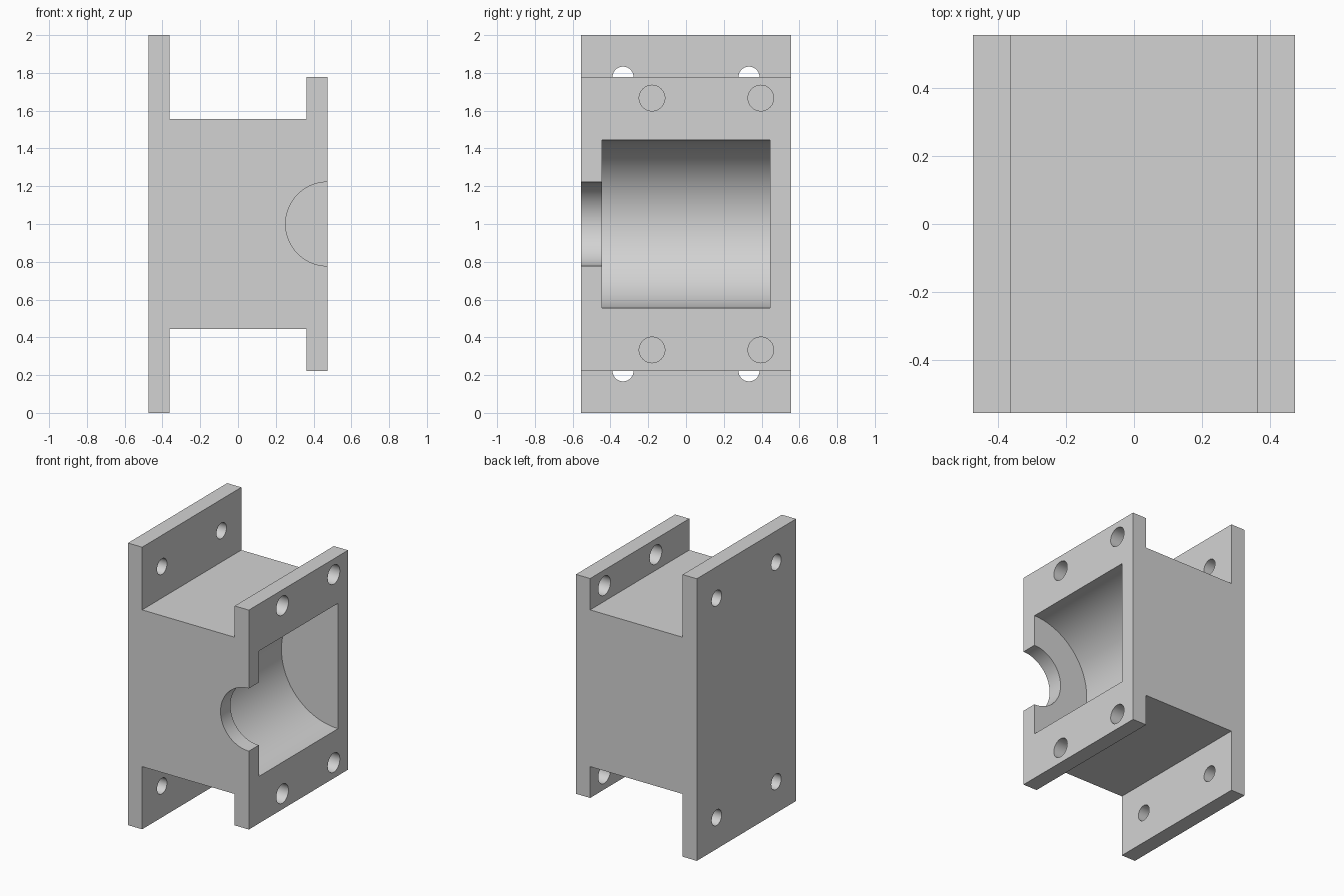
import bpy
import bmesh
from math import radians
from mathutils import Matrix, Vector

cube = bpy.data.objects.get("Cube")
if cube:
    bpy.data.objects.remove(cube, do_unlink=True)

U = 1 / 9            # plate thickness, the basic module
HALF_X = 0.474       # half of the overall width
HALF_Y = 5 * U       # half of the overall depth

grey = bpy.data.materials.new("light grey")
grey.use_nodes = True
COLOUR = (0.65, 0.65, 0.65, 1)
grey.diffuse_color = COLOUR
grey.node_tree.nodes["Principled BSDF"].inputs["Base Color"].default_value = COLOUR


def add_object(name, bm):
    bmesh.ops.recalc_face_normals(bm, faces=bm.faces)
    mesh = bpy.data.meshes.new(name)
    bm.to_mesh(mesh)
    bm.free()
    mesh.materials.append(grey)
    obj = bpy.data.objects.new(name, mesh)
    bpy.context.collection.objects.link(obj)
    return obj


def extrude_profile(name, points):
    """Extrude an x-z outline through the full depth."""
    bm = bmesh.new()
    face = bm.faces.new([bm.verts.new((x, -HALF_Y, z)) for x, z in points])
    grown = bmesh.ops.extrude_face_region(bm, geom=[face])["geom"]
    verts = [g for g in grown if isinstance(g, bmesh.types.BMVert)]
    bmesh.ops.translate(bm, verts=verts, vec=(0, 2 * HALF_Y, 0))
    return add_object(name, bm)


def cut_cylinder(target, name, start, end, radius, segments):
    """Cut a round bore running from start to end."""
    start, end = Vector(start), Vector(end)
    axis = end - start
    turn = axis.to_track_quat("Z", "Y").to_matrix().to_4x4()
    bm = bmesh.new()
    bmesh.ops.create_cone(bm, cap_ends=True, segments=segments,
                          radius1=radius, radius2=radius, depth=axis.length,
                          matrix=Matrix.Translation((start + end) / 2) @ turn)
    cutter = add_object(name, bm)
    cutter.hide_render = True
    mod = target.modifiers.new(name, "BOOLEAN")
    mod.operation = "DIFFERENCE"
    mod.solver = "EXACT"
    mod.object = cutter
    bpy.context.view_layer.objects.active = target
    bpy.ops.object.modifier_apply(modifier=mod.name)
    bpy.data.objects.remove(cutter, do_unlink=True)


# Body with a tall mounting plate on the right and a shorter flange on the left
inner = HALF_X - U
upper = [(-HALF_X, 9 * U), (-inner, 9 * U), (-inner, 5 * U),
         (inner, 5 * U), (inner, 7 * U), (HALF_X, 7 * U)]
outline = [(x, 1 + z) for x, z in upper]
outline += [(x, 1 - z) for x, z in reversed(upper)]
housing = extrude_profile("bearing_housing", outline)

# Half-round cavity and the shaft opening through the front wall
cut_cylinder(housing, "cavity", (HALF_X, -4 * U, 1), (HALF_X, 4 * U, 1), 4 * U, 128)
cut_cylinder(housing, "shaft_opening", (HALF_X, -6 * U, 1), (HALF_X, -3 * U, 1), 2 * U, 96)

# Bolt holes, mirrored above and below the centre
for side in (-1, 1):
    for y in (-0.18, 0.396):
        z = 1 + side * 6 * U
        cut_cylinder(housing, "flange_hole", (inner - 0.05, y, z),
                     (HALF_X + 0.05, y, z), 0.068, 48)
    for y in (-3 * U, 3 * U):
        z = 1 + side * 7 * U
        cut_cylinder(housing, "plate_hole", (-HALF_X - 0.05, y, z),
                     (-inner + 0.05, y, z), U / 2, 48)

# Smooth bores, crisp edges
bpy.ops.object.select_all(action="DESELECT")
housing.select_set(True)
bpy.context.view_layer.objects.active = housing
bpy.ops.object.shade_smooth_by_angle(angle=radians(30))
